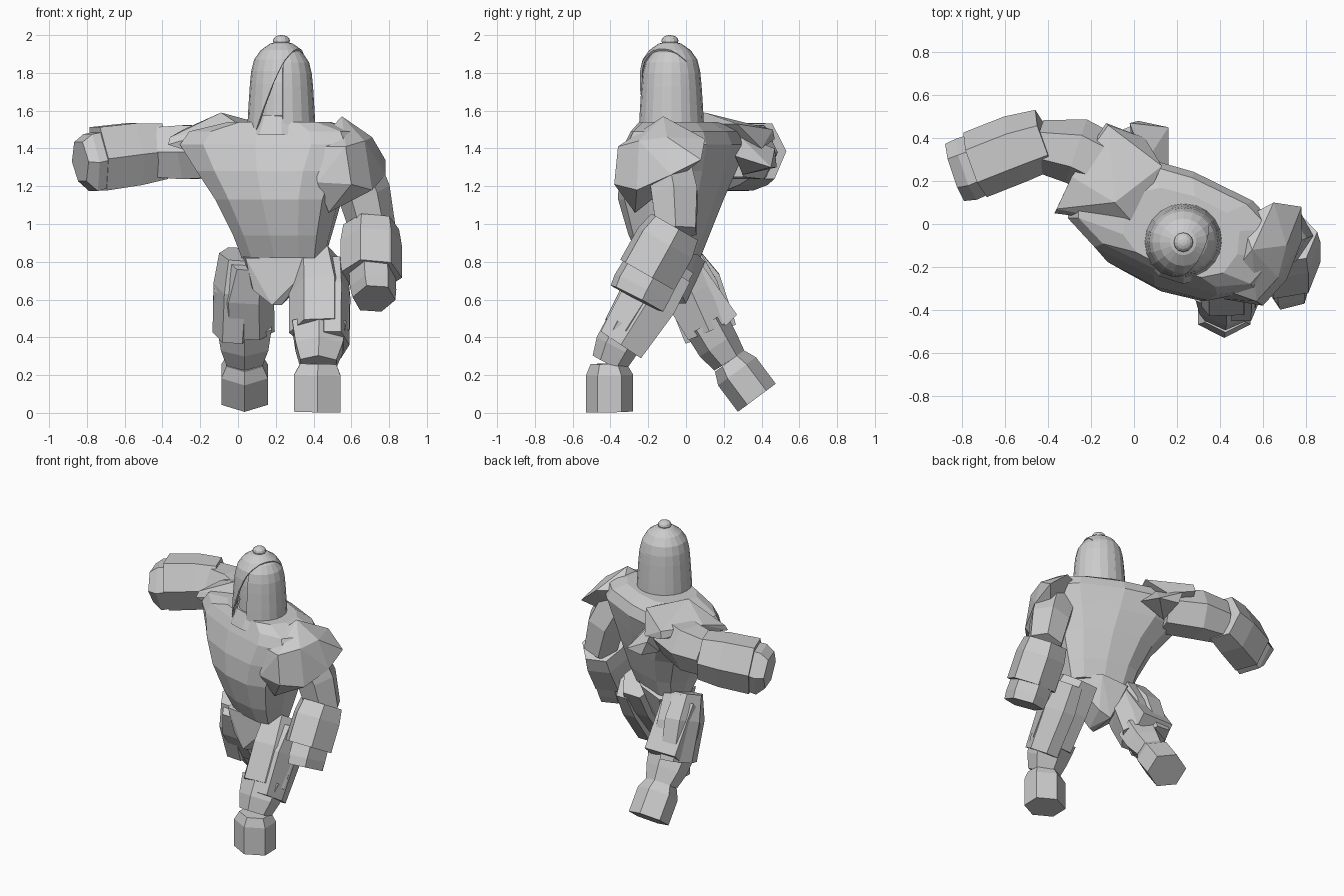
import bpy, bmesh
from math import sin, cos, pi, radians, copysign
from mathutils import Vector

cube = bpy.data.objects.get("Cube")
if cube:
    bpy.data.objects.remove(cube, do_unlink=True)

grey = bpy.data.materials.new("plain grey")
grey.use_nodes = True
grey.diffuse_color = (0.6, 0.6, 0.6, 1)
grey.node_tree.nodes["Principled BSDF"].inputs["Base Color"].default_value = (0.6, 0.6, 0.6, 1)


def finish(name, bm):
    bmesh.ops.recalc_face_normals(bm, faces=bm.faces)
    mesh = bpy.data.meshes.new(name)
    bm.to_mesh(mesh)
    bm.free()
    mesh.materials.append(grey)
    ob = bpy.data.objects.new(name, mesh)
    bpy.context.collection.objects.link(ob)
    return ob


def bridge(bm, rings):
    """Skin a list of vertex rings and cap both ends."""
    n = len(rings[0])
    for lo, hi in zip(rings, rings[1:]):
        for i in range(n):
            j = (i + 1) % n
            bm.faces.new((lo[i], lo[j], hi[j], hi[i]))
    bm.faces.new(rings[0][::-1])
    bm.faces.new(rings[-1])


def limb(name, sections, ref=(1, 0, 0), roll=0, sides=6):
    """Loft of polygon sections (centre, radius a, radius b) along one axis."""
    bm = bmesh.new()
    axis = (Vector(sections[-1][0]) - Vector(sections[0][0])).normalized()
    a = axis.cross(Vector(ref)).normalized()
    b = axis.cross(a)
    rings = []
    for centre, ra, rb in sections:
        ring = []
        for i in range(sides):
            t = radians(roll) + 2 * pi * i / sides
            ring.append(bm.verts.new(Vector(centre) + a * ra * cos(t) + b * rb * sin(t)))
        rings.append(ring)
    bridge(bm, rings)
    return finish(name, bm)


def hull(name, points):
    bm = bmesh.new()
    for p in points:
        bm.verts.new(p)
    res = bmesh.ops.convex_hull(bm, input=bm.verts)
    inside = [v for v in res["geom_interior"] if isinstance(v, bmesh.types.BMVert)]
    bmesh.ops.delete(bm, geom=inside, context="VERTS")
    bmesh.ops.dissolve_limit(bm, angle_limit=radians(4), verts=bm.verts, edges=bm.edges)
    return finish(name, bm)


HEAD = Vector((0.23, -0.085, 0))
DOME = [(0.182, 1.49), (0.175, 1.62), (0.167, 1.74), (0.16, 1.81),
        (0.145, 1.87), (0.11, 1.92), (0.06, 1.955), (0.02, 1.965)]


def dome(scale, drop, shift=0):
    bm = bmesh.new()
    rings = []
    for r, z in DOME:
        rings.append([bm.verts.new(HEAD + Vector((r * scale * cos(i * pi / 10) + shift,
                      r * scale * sin(i * pi / 10) + shift, z - drop))) for i in range(20)])
    bridge(bm, rings)
    return bm


# Helmet: outer hood cut on a slant, recessed mask with a slit, head inside
bm = dome(1, 0)
bmesh.ops.bisect_plane(bm, geom=bm.verts[:] + bm.edges[:] + bm.faces[:],
                       plane_co=(0.09, -0.22, 1.5), plane_no=(-0.0462, 0.021, 0.0204),
                       clear_inner=True)
hood = finish("helmet_hood", bm)
bm = dome(0.955, 0.015, 0.008)
slit = []
for f in bm.faces:
    c = f.calc_center_median() - HEAD
    if -0.14 < c.x < 0.03 and c.y < -0.08 and c.z < 1.86:
        slit.append(f)
bmesh.ops.delete(bm, geom=slit, context="FACES")
mask = finish("helmet_mask", bm)
for ob in (hood, mask):
    mod = ob.modifiers.new("thickness", "SOLIDIFY")
    mod.thickness = 0.012
finish("head", dome(0.78, 0.06))
bm = bmesh.new()
bmesh.ops.create_uvsphere(bm, u_segments=12, v_segments=8, radius=0.045)
for v in bm.verts:
    v.co = HEAD + Vector((v.co.x, v.co.y, 1.97 + v.co.z * 0.67))
finish("helmet_knob", bm)

# Torso: stacked boxy sections, turned about the vertical
TURN = radians(-21)
TORSO = [(0.82, 0.24, -0.085, 0.23, 0.135), (0.94, 0.235, -0.09, 0.265, 0.19),
         (1.13, 0.215, -0.08, 0.34, 0.25), (1.28, 0.195, -0.045, 0.43, 0.265),
         (1.42, 0.185, 0.0, 0.525, 0.26), (1.49, 0.19, 0.0, 0.48, 0.23),
         (1.54, 0.22, -0.04, 0.28, 0.18)]


def boxy(t):
    return copysign(abs(t) ** 0.78, t)


bm = bmesh.new()
rings = []
for z, cx, cy, hw, hd in TORSO:
    ring = []
    for i in range(12):
        t = 2 * pi * i / 12
        u, v = hw * boxy(cos(t)), hd * boxy(sin(t))
        ring.append(bm.verts.new((cx + u * cos(TURN) - v * sin(TURN),
                                  cy + u * sin(TURN) + v * cos(TURN), z)))
    rings.append(ring)
bridge(bm, rings)
finish("torso", bm)
limb("neck", [((0.23, -0.08, 1.48), 0.2, 0.2), ((0.23, -0.085, 1.58), 0.15, 0.15)], sides=10)

# Pelvis wedge
hull("pelvis", [(0.01, 0.0, 0.84), (0.04, -0.17, 0.82), (0.43, -0.23, 0.82), (0.47, -0.1, 0.84),
                (0.32, 0.06, 0.84), (0.14, 0.1, 0.8), (0.18, -0.2, 0.57), (0.23, -0.18, 0.57),
                (0.2, 0.0, 0.58), (0.28, -0.02, 0.62), (0.08, -0.16, 0.65)])

# Right arm, swung out to the side and back
UP = (0, 0, 1)
limb("right_upper_arm", [((-0.05, 0.23, 1.38), 0.15, 0.15), ((-0.27, 0.34, 1.38), 0.155, 0.165),
                         ((-0.46, 0.37, 1.38), 0.12, 0.15)], UP)
limb("right_forearm", [((-0.41, 0.395, 1.385), 0.145, 0.17), ((-0.55, 0.35, 1.37), 0.16, 0.19),
                       ((-0.74, 0.275, 1.345), 0.16, 0.195)], UP)
limb("right_hand", [((-0.7, 0.285, 1.345), 0.145, 0.17), ((-0.78, 0.255, 1.325), 0.15, 0.175),
                    ((-0.835, 0.24, 1.33), 0.14, 0.12)], UP)
hull("right_shoulder_guard", [(-0.37, 0.05, 1.42), (-0.36, 0.07, 1.46), (-0.29, 0.22, 1.5),
                              (-0.09, 0.1, 1.59), (0.0, 0.0, 1.53), (0.13, 0.27, 1.53),
                              (-0.12, 0.46, 1.5), (-0.13, 0.47, 1.45), (0.05, 0.4, 1.4),
                              (-0.18, 0.05, 1.36)])
hull("right_shoulder_flap", [(-0.02, 0.47, 1.4), (0.02, 0.48, 1.3), (0.16, 0.45, 1.3),
                             (0.16, 0.26, 1.36), (0.05, 0.28, 1.47), (0.0, 0.3, 1.26)])

# Left arm, hanging with the forearm forward
limb("left_upper_arm", [((0.58, -0.1, 1.36), 0.13, 0.15), ((0.67, -0.06, 1.16), 0.14, 0.14),
                        ((0.72, -0.05, 0.95), 0.12, 0.12)], roll=30)
limb("left_forearm", [((0.705, -0.06, 0.985), 0.15, 0.15), ((0.705, -0.11, 0.9), 0.175, 0.165),
                      ((0.705, -0.205, 0.73), 0.175, 0.165)], roll=20)
limb("left_hand", [((0.71, -0.18, 0.76), 0.165, 0.125), ((0.715, -0.235, 0.66), 0.17, 0.125),
                   ((0.72, -0.26, 0.605), 0.165, 0.115)], roll=20)
hull("left_shoulder_guard", [(0.55, -0.12, 1.57), (0.4, -0.3, 1.41), (0.42, -0.35, 1.22),
                             (0.48, -0.27, 1.06), (0.6, -0.38, 1.21), (0.57, -0.36, 1.41),
                             (0.71, -0.1, 1.46), (0.67, -0.25, 1.44), (0.78, -0.08, 1.26),
                             (0.71, -0.26, 1.18), (0.65, 0.1, 1.45), (0.78, 0.08, 1.34),
                             (0.5, 0.02, 1.46)])


# Legs: thigh, shin and foot
def leg(side, hip, mid, thigh, knee, ankle, toe, sole):
    hip, mid, thigh, knee, ankle, toe, sole = map(Vector, (hip, mid, thigh, knee, ankle, toe, sole))
    limb(side + "_thigh", [(hip, 0.15, 0.13), (mid, 0.17, 0.16), (thigh, 0.14, 0.16)], roll=30)
    limb(side + "_shin", [(thigh.lerp(mid, 0.15), 0.12, 0.165), (knee, 0.115, 0.145),
                          (ankle, 0.095, 0.11)])
    limb(side + "_foot", [(ankle, 0.095, 0.11), (toe, 0.125, 0.142), (sole, 0.125, 0.142)])


leg("left", (0.41, -0.07, 0.81), (0.43, -0.19, 0.64), (0.43, -0.325, 0.43),
    (0.43, -0.37, 0.35), (0.425, -0.41, 0.26), (0.42, -0.405, 0.2), (0.42, -0.405, 0.005))
leg("right", (0.06, -0.05, 0.81), (0.03, 0.03, 0.64), (0.035, 0.12, 0.44),
    (0.035, 0.17, 0.36), (0.035, 0.23, 0.275), (0.035, 0.27, 0.22), (0.035, 0.375, 0.08))
limb("left_thigh_guard", [((0.5, -0.08, 0.76), 0.14, 0.08), ((0.5, -0.19, 0.61), 0.175, 0.095),
                          ((0.5, -0.345, 0.36), 0.148, 0.09)], roll=30)
limb("right_thigh_guard", [((0.0, -0.03, 0.84), 0.11, 0.1), ((-0.015, 0.035, 0.68), 0.175, 0.115),
                           ((-0.03, 0.13, 0.42), 0.165, 0.105)], roll=30)

# Thin plate behind the right thigh
hull("right_thigh_plate", [(x, y + dy, z + dz) for x in (-0.1, 0.14)
                           for y, z in ((0.04, 0.8), (0.25, 0.5))
                           for dy, dz in ((0, 0), (0.02, 0.02), (-0.04, -0.04))])
